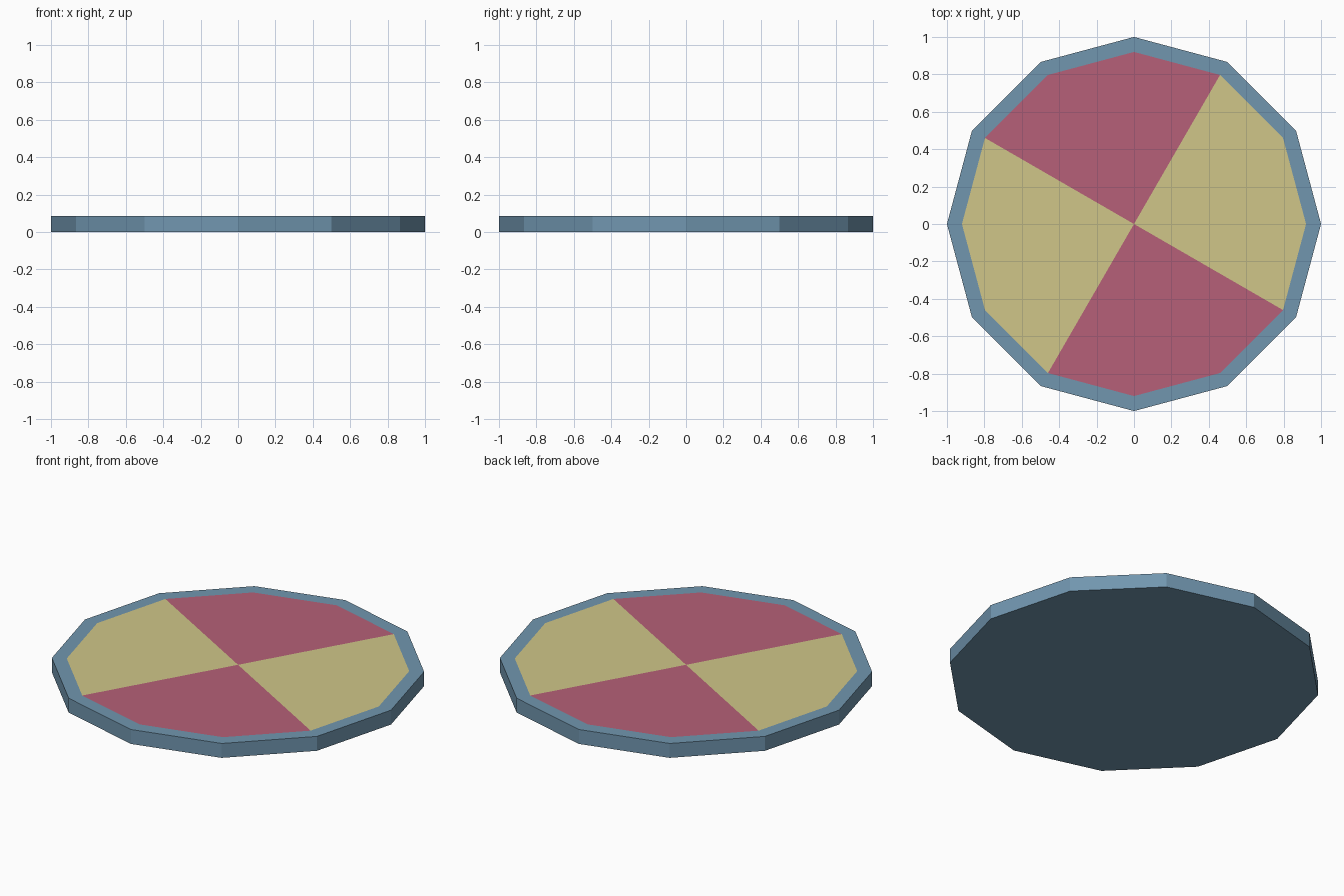
import bpy, bmesh, math

if "Cube" in bpy.data.objects:
    bpy.data.objects.remove(bpy.data.objects["Cube"])

SIDES, RADIUS, INNER, HEIGHT = 12, 1.0, 0.92, 0.085


def material(name, rgb):
    # sRGB 0-255 to linear
    lin = [((c / 255 + 0.055) / 1.055) ** 2.4 for c in rgb]
    m = bpy.data.materials.new(name)
    m.diffuse_color = (*lin, 1)
    m.use_nodes = True
    m.node_tree.nodes["Principled BSDF"].inputs["Base Color"].default_value = m.diffuse_color
    return m


def ring(bm, r, z):
    return [bm.verts.new((r * math.cos(math.tau * i / SIDES),
                          r * math.sin(math.tau * i / SIDES), z)) for i in range(SIDES)]


bm = bmesh.new()
bottom, rim, inner = ring(bm, RADIUS, 0), ring(bm, RADIUS, HEIGHT), ring(bm, INNER, HEIGHT)
centre = bm.verts.new((0, 0, HEIGHT))

# underside
bm.faces.new(bottom[::-1])
for i in range(SIDES):
    j = (i + 1) % SIDES
    # side wall and top rim
    bm.faces.new((bottom[i], bottom[j], rim[j], rim[i]))
    bm.faces.new((rim[i], rim[j], inner[j], inner[i]))
    # top wedges: alternating quarters of three slices, starting at 60 degrees
    wedge = bm.faces.new((inner[i], inner[j], centre))
    wedge.material_index = 1 + ((i - 2) % SIDES // 3) % 2

mesh = bpy.data.meshes.new("round_plate")
bm.to_mesh(mesh)
bm.free()
for m in (material("blue", (113, 150, 175)),
          material("raspberry", (182, 96, 120)),
          material("pale_yellow", (208, 198, 136))):
    mesh.materials.append(m)
bpy.context.collection.objects.link(bpy.data.objects.new("round_plate", mesh))
